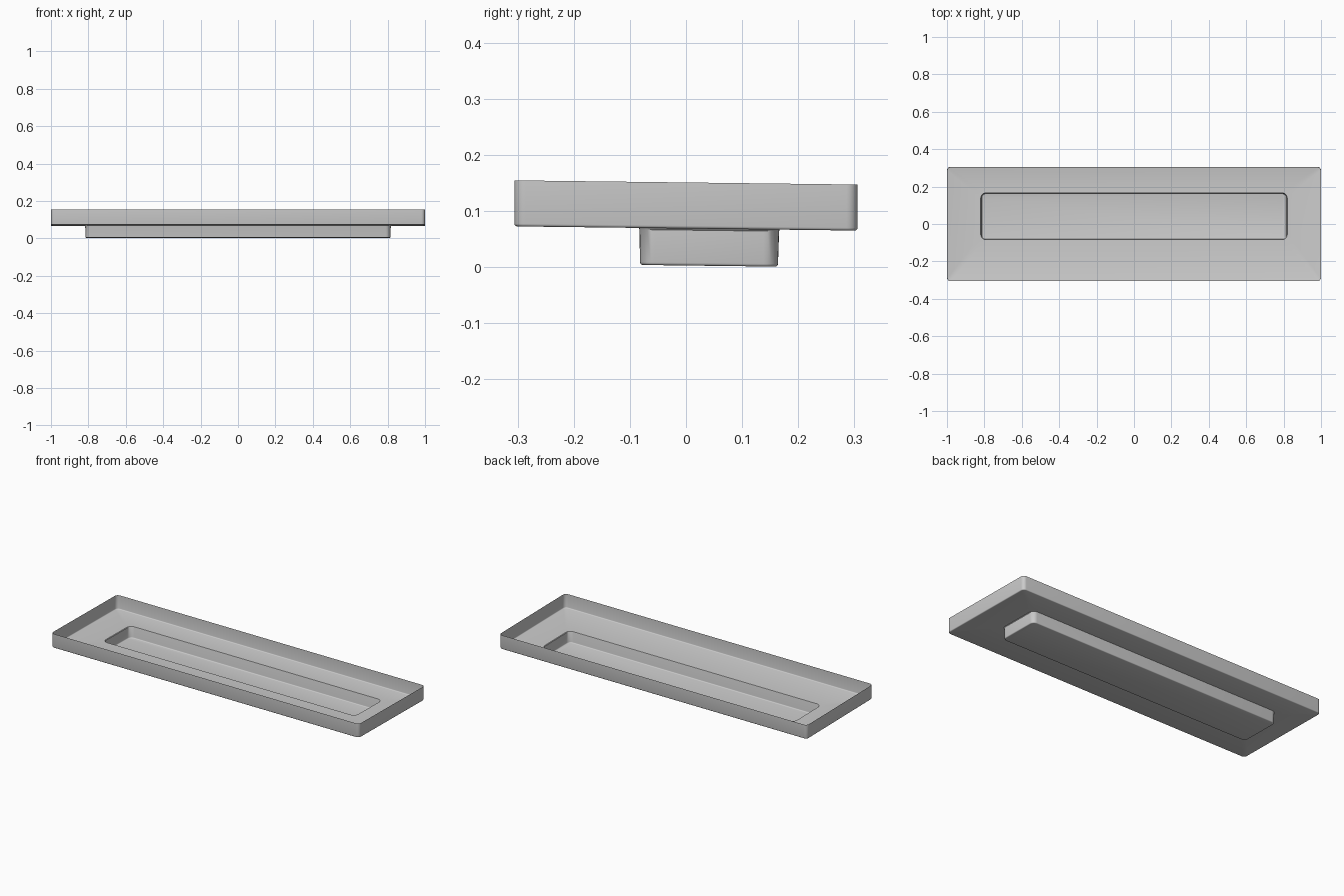
import bpy, bmesh, math

if "Cube" in bpy.data.objects:
    bpy.data.objects.remove(bpy.data.objects["Cube"])

SEG = 6          # segments per rounded corner
SLOPE = -0.0122  # the tray leans very slightly towards the back


def rounded_ring(bm, hx, y0, y1, r, z):
    """Rounded rectangle loop at height z, following the slope."""
    verts = []
    corners = [(hx - r, y1 - r, 0), (-hx + r, y1 - r, 90),
               (-hx + r, y0 + r, 180), (hx - r, y0 + r, 270)]
    for cx, cy, start in corners:
        for i in range(SEG + 1):
            a = math.radians(start + 90 * i / SEG)
            x, y = cx + r * math.cos(a), cy + r * math.sin(a)
            verts.append(bm.verts.new((x, y, z + SLOPE * y)))
    return verts


def fillet(hx, y0, y1, r, z, f, steps=3):
    """Ring settings that round a wall inward into a floor at height z."""
    out = []
    for i in range(steps + 1):
        a = math.pi / 2 * i / steps
        d = f * (1 - math.cos(a))
        out.append((hx - d, y0 + d, y1 - d, r - d, z + f * (1 - math.sin(a))))
    return out


# Rim wall, floor, recess wall and recess floor as one thin shell
rings = [(1.0, -0.306, 0.306, 0.02, 0.151)]
rings += fillet(1.0, -0.306, 0.306, 0.02, 0.069, 0.005)
rings += [(0.82, -0.084, 0.167, 0.03, 0.069), (0.817, -0.083, 0.166, 0.028, 0.066)]
rings += fillet(0.815, -0.082, 0.164, 0.026, 0.003, 0.005)

bm = bmesh.new()
loops = [rounded_ring(bm, *s) for s in rings]
for a, b in zip(loops, loops[1:]):
    n = len(a)
    for i in range(n):
        j = (i + 1) % n
        bm.faces.new((a[i], b[i], b[j], a[j]))
bm.faces.new(loops[-1])
bmesh.ops.recalc_face_normals(bm, faces=bm.faces)

mesh = bpy.data.meshes.new("recessed_tray")
bm.to_mesh(mesh)
bm.free()
tray = bpy.data.objects.new("recessed_tray", mesh)
bpy.context.collection.objects.link(tray)
bpy.context.view_layer.objects.active = tray
tray.select_set(True)
bpy.ops.object.shade_smooth_by_angle(angle=math.radians(35))
